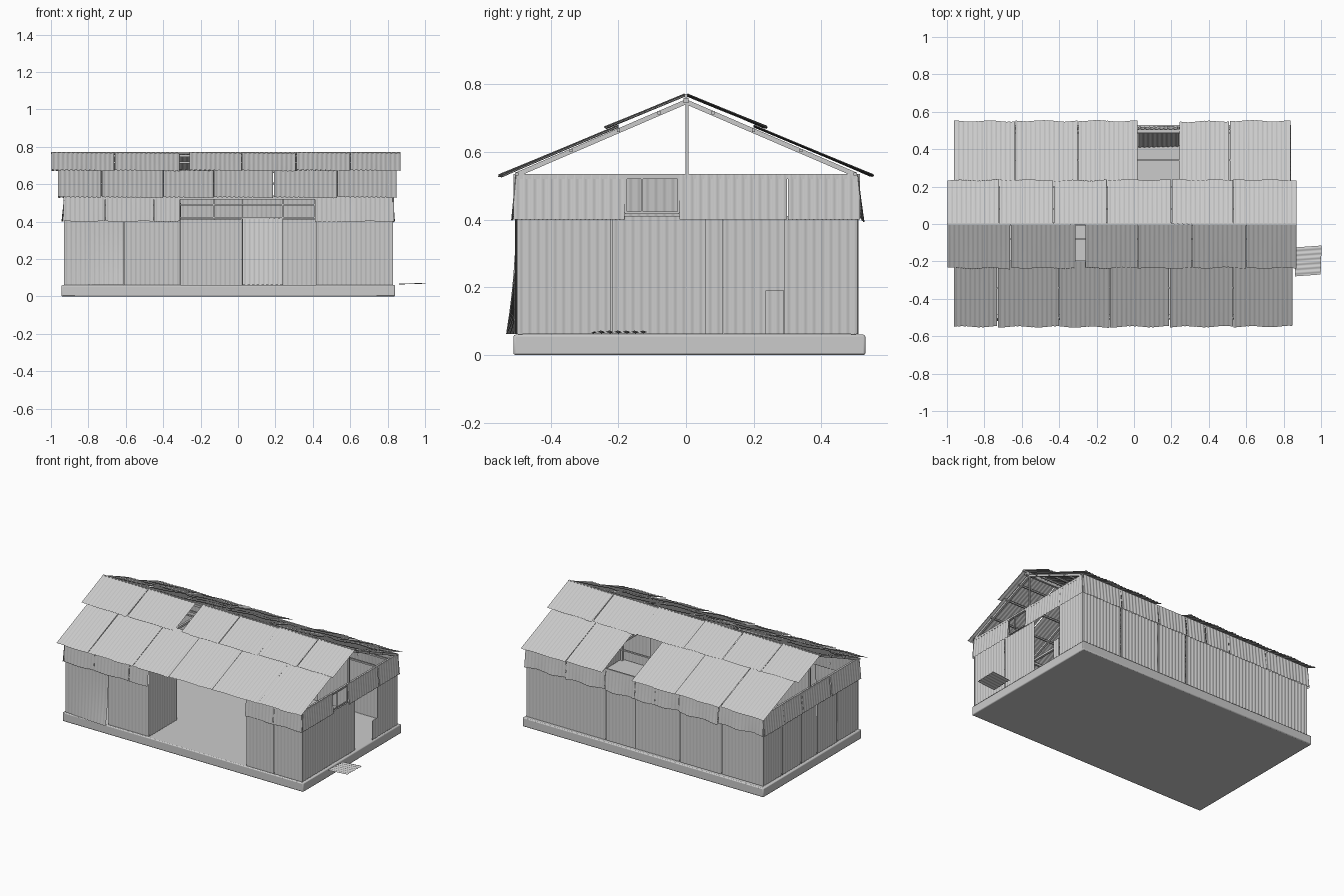
import bpy, math, random
from mathutils import Vector

random.seed(4)
if "Cube" in bpy.data.objects:
    bpy.data.objects.remove(bpy.data.objects["Cube"])

GREY = (0.6, 0.6, 0.6, 1)
metal = bpy.data.materials.new("weathered grey")
metal.use_nodes = True
metal.diffuse_color = GREY
metal.node_tree.nodes["Principled BSDF"].inputs["Base Color"].default_value = GREY

PITCH, WAVE, ROWS = 0.025, 0.002, 6


def make(name, verts, faces):
    mesh = bpy.data.meshes.new(name)
    mesh.from_pydata(verts, [], faces)
    mesh.materials.append(metal)
    obj = bpy.data.objects.new(name, mesh)
    bpy.context.collection.objects.link(obj)
    return obj


def sheet(name, a, b, c, curl=0, rag=0):
    """Corrugated sheet: a-b is the lower edge, a-c the side, curl bends the lower end out."""
    a, b, c = Vector(a), Vector(b), Vector(c)
    u, v = b - a, c - a
    n = u.cross(v).normalized()
    cols = max(4, round(u.length / PITCH * 6))
    phase, lean = random.uniform(1, 6), random.uniform(-rag, rag)
    verts = []
    for i in range(cols + 1):
        s = i / cols
        along = s * u.length
        tear = rag * math.sin(along * 31 + phase) + lean * s
        for j in range(ROWS + 1):
            t = j / ROWS
            low = (1 - t) ** 2
            out = WAVE * math.sin(along / PITCH * math.tau) + (curl * s + tear * 0.5) * low
            verts.append(a + u * s + v * t + n * out - v.normalized() * tear * low)
    w = ROWS + 1
    faces = [(i * w + j, (i + 1) * w + j, (i + 1) * w + j + 1, i * w + j + 1)
             for i in range(cols) for j in range(ROWS)]
    obj = make(name, verts, faces)
    obj.data.polygons.foreach_set("use_smooth", [True] * len(faces))
    return obj


def beam(name, p, q, w=0.012):
    """Square timber between two points."""
    p, q = Vector(p), Vector(q)
    rot = (q - p).to_track_quat('Z', 'Y')
    ring = [(-w / 2, -w / 2), (w / 2, -w / 2), (w / 2, w / 2), (-w / 2, w / 2)]
    verts = [e + rot @ Vector((x, y, 0)) for e in (p, q) for x, y in ring]
    faces = [(3, 2, 1, 0), (4, 5, 6, 7)]
    faces += [(i, (i + 1) % 4, (i + 1) % 4 + 4, i + 4) for i in range(4)]
    return make(name, verts, faces)


def on_wall(side, s, z, out=0):
    return {"front": (s, -0.5 - out, z), "back": (s, 0.505 + out, z),
            "right": (0.825 + out, s, z), "left": (-0.925 - out, s, z)}[side]


def wall_sheet(name, side, s0, s1, z0, z1, flare=0, curl=0, rag=0):
    if side in ("back", "left"):
        s0, s1 = s1, s0
    off = random.uniform(0, 0.003)
    return sheet(name, on_wall(side, s0, z0, off + flare), on_wall(side, s1, z0, off + flare),
                 on_wall(side, s0, z1, off), curl, rag)


def wall_run(name, side, cuts, z0, z1, **kw):
    for s0, s1 in zip(cuts, cuts[1:]):
        wall_sheet(f"{side}_{name}", side, s0 + 0.001, s1 - 0.001, z0, z1, **kw)


# Floor slab with softened edges
bpy.ops.mesh.primitive_cube_add(size=1, location=(-0.052, 0.01, 0.03))
slab = bpy.context.object
slab.name = "floor_slab"
slab.scale = (1.785, 1.04, 0.06)
bpy.ops.object.transform_apply(location=False, rotation=False)
slab.data.materials.append(metal)
bevel = slab.modifiers.new("soft edges", 'BEVEL')
bevel.width, bevel.segments = 0.006, 2
bpy.ops.object.shade_smooth_by_angle()

# Lower wall sheets, leaving the wide front opening and the side doorway
LOW, MID, TOP = 0.062, 0.41, 0.535
wall_run("wall", "front", [-0.93, -0.61], LOW, MID, curl=0.03)
wall_run("wall", "front", [-0.61, -0.31], LOW, MID)
wall_run("wall", "front", [0.415, 0.62, 0.83], LOW, MID)
wall_run("wall", "back", [-0.93, -0.62, -0.31, 0.02, 0.24, 0.53, 0.83], LOW, MID)
wall_run("wall", "left", [-0.5, -0.28, -0.06, 0.11, 0.31, 0.51], LOW, MID)
wall_run("wall", "right", [-0.5, -0.22, 0.06], LOW, MID)
wall_run("wall", "right", [0.29, 0.51], LOW, MID)
wall_sheet("doorway_patch", "right", 0.235, 0.29, LOW, 0.19)

# Upper skirt sheets, flared over the lower ones
wall_run("skirt", "front", [-0.935, -0.71, -0.45, -0.31], 0.4, TOP, flare=0.012, rag=0.002)
wall_run("skirt", "front", [0.41, 0.62, 0.835], 0.4, TOP, flare=0.012, rag=0.002)
wall_run("skirt", "back", [-0.935, -0.6, -0.31, -0.13, 0.02, 0.24, 0.53, 0.835],
         0.4, TOP, flare=0.014, rag=0.004)
wall_run("skirt", "left", [-0.51, -0.2, 0.1, 0.3, 0.515], 0.4, TOP, flare=0.014)
wall_run("skirt", "right", [-0.51, -0.18], 0.4, TOP, flare=0.01)
wall_run("skirt", "right", [-0.02, 0.3, 0.515], 0.4, TOP, flare=0.01)

# Window frame in the right skirt
for z in (0.42, 0.525):
    beam("window_rail", (0.825, -0.18, z), (0.825, -0.02, z), 0.008)
for y in (-0.178, -0.13, -0.022):
    beam("window_bar", (0.825, y, 0.42), (0.825, y, TOP), 0.006)

# Door leaf swung inward, and a fallen sheet leaning on the back wall
sheet("inner_door", (-0.31, -0.495, LOW), (-0.31, -0.2, LOW), (-0.31, -0.495, 0.5))
sheet("leaning_sheet", (0.025, 0.41, LOW), (0.24, 0.415, LOW), (0.025, 0.49, 0.42))

# Wall frame rails and corner posts
for z in (0.42, 0.49):
    beam("back_rail", (-0.92, 0.49, z), (0.82, 0.49, z), 0.01)
for x in (-0.31, -0.13, 0.24, 0.41):
    beam("back_stud", (x, 0.49, 0.42), (x, 0.49, 0.53), 0.008)
for y in (-0.49, 0.495):
    beam("top_plate", (-0.92, y, 0.526), (0.82, y, 0.526), 0.014)
    for x in (-0.917, 0.817):
        beam("corner_post", (x, y, 0.06), (x, y, 0.53), 0.014)


def roof_z(y):
    return 0.762 - 0.43 * abs(y)


# Roof trusses
for x in (-0.92, -0.49, -0.05, 0.39, 0.82):
    beam("king_post", (x, 0.003, 0.53), (x, 0.003, 0.75), 0.01)
    beam("tie_beam", (x, -0.5, 0.527), (x, 0.505, 0.527), 0.014)
    for y in (-0.5, 0.5):
        beam("rafter", (x, y, roof_z(y) - 0.014), (x, 0, roof_z(0) - 0.014), 0.014)

# Purlins and ridge
for y in (-0.5, -0.34, -0.2, -0.08, 0.08, 0.2, 0.34, 0.5):
    beam("purlin", (-0.94, y, roof_z(y) - 0.012), (0.835, y, roof_z(y) - 0.012), 0.009)
beam("ridge_pole", (-0.98, 0, 0.752), (0.85, 0, 0.752), 0.014)
beam("ridge_cap", (-1.0, 0, 0.766), (0.87, 0, 0.766), 0.01)


def roof_sheet(name, side, x0, x1, y_low, y_high, lift):
    tilt = random.uniform(0, 0.003)
    pts = [(x, side * y, roof_z(y) + lift + tilt + extra)
           for x, y, extra in ((x0, y_low, 0.004), (x1, y_low, 0), (x0, y_high, 0))]
    if side > 0:
        xa, xb = x1, x0
        pts = [(xa,) + pts[0][1:], (xb,) + pts[1][1:], (xa,) + pts[2][1:]]
    sheet(name, *pts, rag=0.003)


# Two overlapping roof tiers on each slope, with missing sheets left as gaps
LOWER, UPPER = (0.55, 0.2, 0.0), (0.235, 0.004, 0.008)
tiers = [
    ("front_lower_roof", -1, LOWER, [[-0.965, -0.73, -0.4, -0.13, 0.19, 0.53, 0.85]]),
    ("front_upper_roof", -1, UPPER, [[-1.0, -0.66, -0.31], [-0.26, 0.02, 0.31, 0.6, 0.87]]),
    ("back_lower_roof", 1, LOWER, [[-0.965, -0.635, -0.3, 0.02], [0.24, 0.51, 0.84]]),
    ("back_upper_roof", 1, UPPER, [[-1.0, -0.72, -0.43, -0.145, 0.2, 0.53, 0.87]]),
]
for name, side, band, runs in tiers:
    for cuts in runs:
        for x0, x1 in zip(cuts, cuts[1:]):
            roof_sheet(name, side, x0 + 0.002, x1 - 0.002, *band)

# Loose sheet lying outside the doorway end
sheet("loose_sheet", (0.86, -0.28, 0.066), (0.865, -0.125, 0.066), (0.998, -0.27, 0.07))
